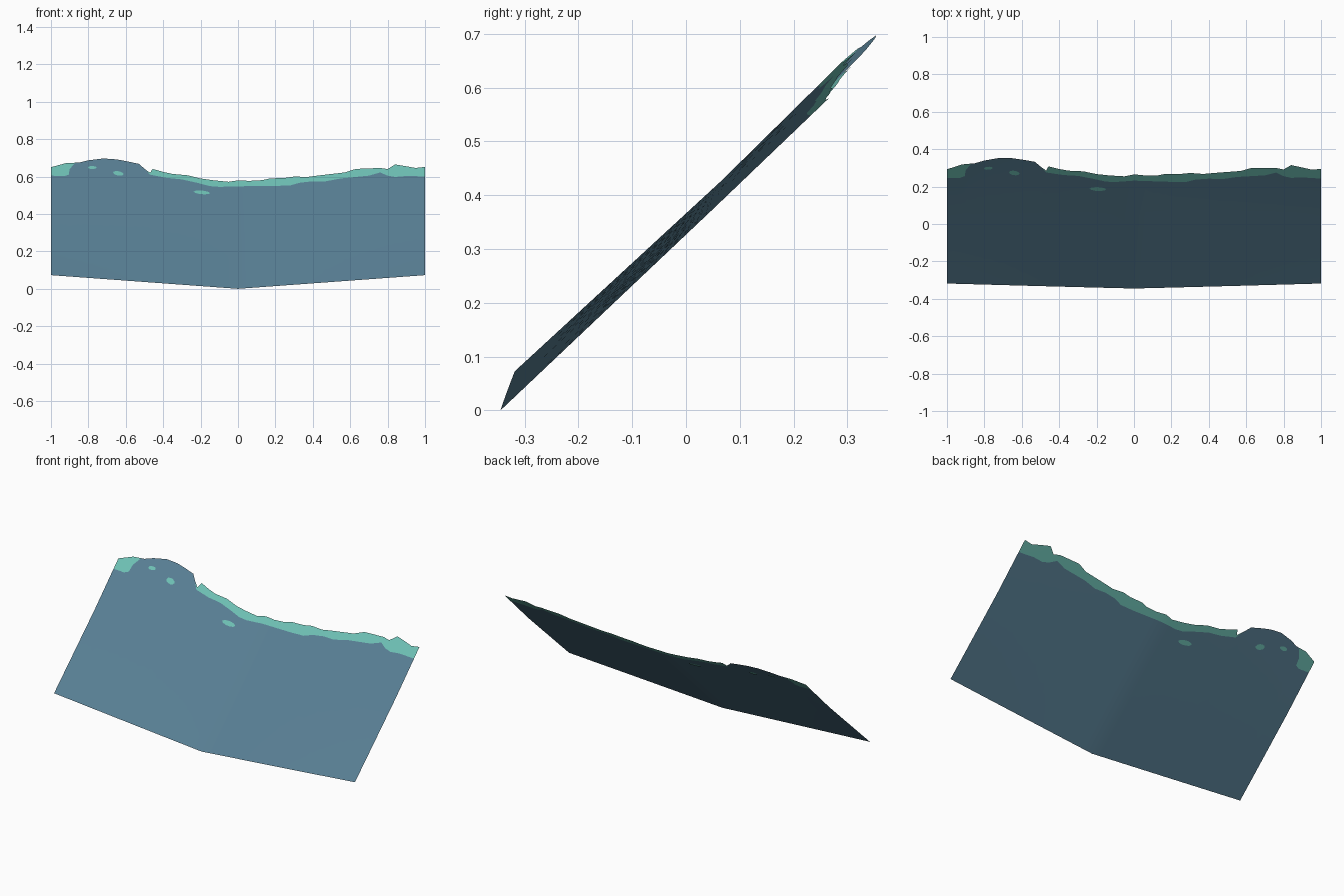
import bpy, bmesh, math
from mathutils import Vector

if "Cube" in bpy.data.objects:
    bpy.data.objects.remove(bpy.data.objects["Cube"])


def material(name, rgb):
    m = bpy.data.materials.new(name)
    m.diffuse_color = (*rgb, 1)
    m.use_nodes = True
    m.node_tree.nodes["Principled BSDF"].inputs["Base Color"].default_value = m.diffuse_color
    return m


blue = material("slate blue", (0.098, 0.212, 0.296))
teal = material("foam teal", (0.156, 0.527, 0.456))


def lerp(a, b, t):
    return a + (b - a) * t


def on_sheet(x, z):
    """Point on the tilted, shallow V-folded sheet at width x and height z."""
    t = abs(x)
    dc, de = z - 0.374, z - 0.428
    yc = 0.05 + dc / (0.957 if dc > 0 else 0.947)
    ye = 0.067 + de / (0.985 if de > 0 else 0.922)
    return Vector((x, lerp(yc, ye, t), z))


def finish(name, bm, mats):
    me = bpy.data.meshes.new(name)
    bm.to_mesh(me)
    bm.free()
    for m in mats:
        me.materials.append(m)
    ob = bpy.data.objects.new(name, me)
    bpy.context.collection.objects.link(ob)
    return ob


# ragged upper outline (x, z)
TOP = [(-1, .65), (-.92, .672), (-.85, .675), (-.8, .687), (-.72, .697),
       (-.65, .692), (-.6, .683), (-.53, .668), (-.5, .642), (-.47, .62),
       (-.457, .641), (-.4, .625), (-.35, .614), (-.27, .607), (-.2, .59),
       (-.13, .58), (-.05, .572), (0, .58), (.06, .577), (.13, .581),
       (.17, .59), (.25, .593), (.3, .6), (.37, .598), (.44, .607),
       (.57, .622), (.63, .641), (.76, .646), (.8, .64), (.84, .665),
       (.9, .655), (.95, .646), (1, .652)]
# lower boundary of the foam band; meets the outline where there is no foam
BAND = [(-1, .605), (-.93, .602), (-.905, .61), (-.9, .64), (-.87, .674),
        (-.47, .61), (-.38, .593), (-.3, .585), (-.22, .567), (-.15, .549),
        (-.1, .545), (0, .548), (.2, .55), (.28, .553), (.33, .567),
        (.4, .575), (.47, .575), (.55, .59), (.65, .6), (.7, .605),
        (.76, .622), (.8, .605), (.84, .598), (.9, .603), (1, .601)]


def sample(pts, x):
    for (x0, z0), (x1, z1) in zip(pts, pts[1:]):
        if x <= x1:
            return lerp(z0, z1, (x - x0) / (x1 - x0))
    return pts[-1][1]


# folded sheet: rows from V-shaped bottom edge to ragged top
bm = bmesh.new()
xs = sorted({p[0] for p in TOP + BAND})
cols = []
for x in xs:
    top = sample(TOP, x)
    band = top if -.87 <= x < -.47 else min(top, sample(BAND, x))
    heights = (.073 * abs(x), .374 + .054 * abs(x), band, top)
    col = [bm.verts.new(on_sheet(x, z)) for z in heights[:3]]
    col.append(col[2] if top - band < 1e-4 else bm.verts.new(on_sheet(x, top)))
    cols.append(col)
for a, b in zip(cols, cols[1:]):
    for i in range(3):
        ring = []
        for v in (a[i], b[i], b[i + 1], a[i + 1]):
            if v not in ring:
                ring.append(v)
        if len(ring) > 2:
            f = bm.faces.new(ring)
            f.material_index = 1 if i == 2 else 0
            f.smooth = True
finish("folded_sheet", bm, [blue, teal])


# small foam flecks, laid on both sides of the sheet
def fleck(name, cx, cz, rx, rz, tilt):
    bm = bmesh.new()
    normal = Vector((0, -.69, .72))
    for side in (1, -1):
        ring = []
        for k in range(10):
            a = 2 * math.pi * k / 10
            u, w = rx * math.cos(a), rz * math.sin(a)
            p = on_sheet(cx + u, cz + w + tilt * u)
            ring.append(bm.verts.new(p + normal * .002 * side))
        bm.faces.new(ring if side > 0 else ring[::-1])
    finish(name, bm, [teal])


fleck("fleck_upper", -.78, .647, .024, .008, 0)
fleck("fleck_middle", -.64, .616, .028, .012, -.15)
fleck("fleck_lower", -.193, .514, .044, .010, -.08)
